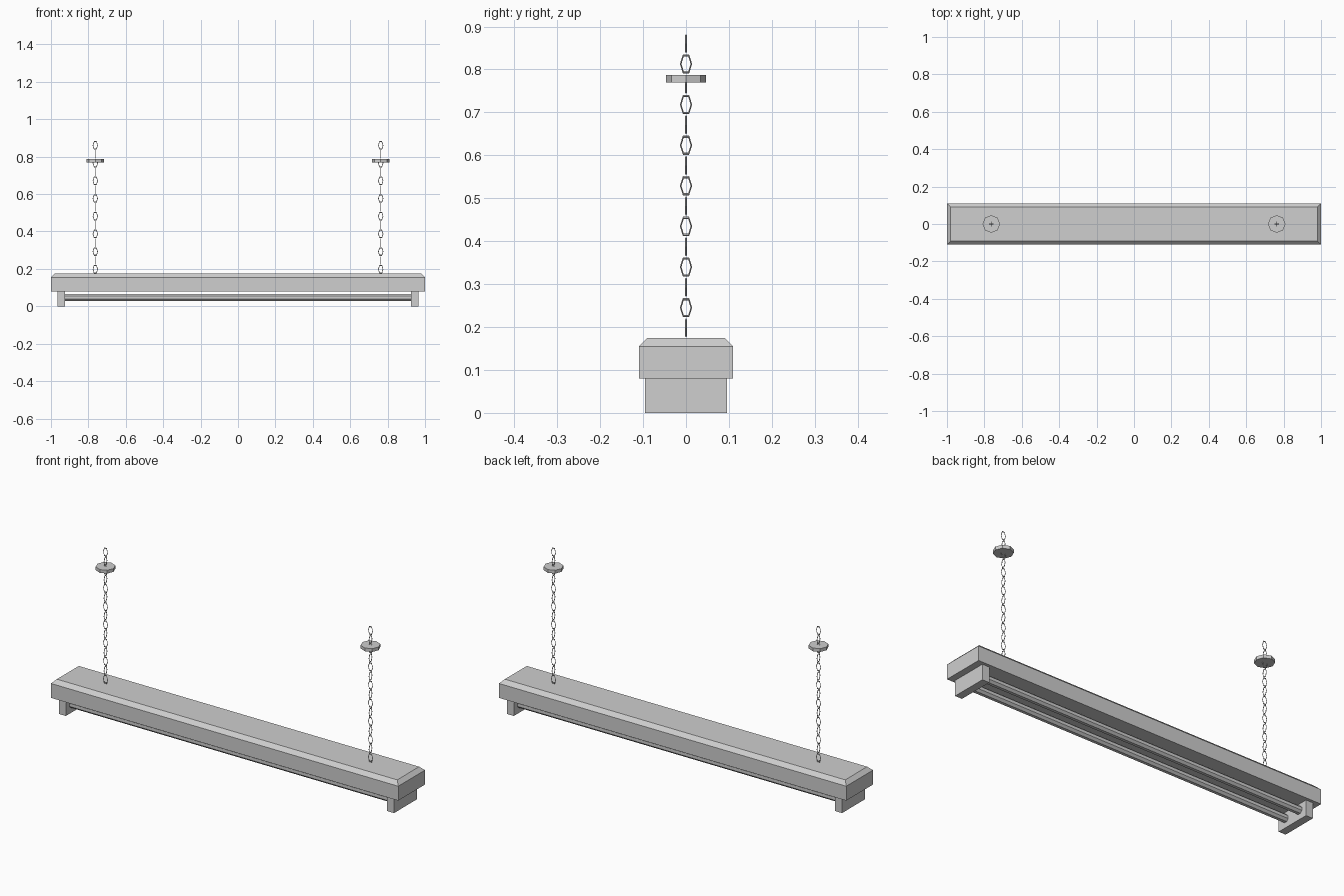
import bpy
import bmesh
from math import cos, sin, pi
from mathutils import Matrix

cube = bpy.data.objects.get("Cube")
if cube:
    bpy.data.objects.remove(cube, do_unlink=True)

grey = bpy.data.materials.new("light_grey_metal")
grey.use_nodes = True
colour = (0.62, 0.62, 0.62, 1)
grey.diffuse_color = colour
grey.node_tree.nodes["Principled BSDF"].inputs["Base Color"].default_value = colour


def finish(name, bm):
    bmesh.ops.recalc_face_normals(bm, faces=bm.faces)
    mesh = bpy.data.meshes.new(name)
    bm.to_mesh(mesh)
    bm.free()
    mesh.materials.append(grey)
    obj = bpy.data.objects.new(name, mesh)
    bpy.context.collection.objects.link(obj)
    return obj


def box(bm, size, centre):
    matrix = Matrix.Translation(centre) @ Matrix.Diagonal((*size, 1))
    bmesh.ops.create_cube(bm, size=1, matrix=matrix)


def cylinder(bm, radius, depth, matrix):
    bmesh.ops.create_cone(bm, cap_ends=True, segments=8, radius1=radius,
                          radius2=radius, depth=depth, matrix=matrix)


def add_link(bm, z, in_side_plane):
    """Tall six-sided ring with a square wire section."""
    rings = []
    for i in range(6):
        a = i * pi / 3
        ring = []
        for j in range(4):
            b = j * pi / 2
            reach = 1 + 0.14 * cos(b)
            across = 0.0125 * cos(a) * reach
            up = 0.0228 * sin(a) * reach
            off = 0.002 * sin(b)
            co = (off, across, z + up) if in_side_plane else (across, off, z + up)
            ring.append(bm.verts.new(co))
        rings.append(ring)
    for i in range(6):
        r, s = rings[i], rings[(i + 1) % 6]
        for j in range(4):
            k = (j + 1) % 4
            bm.faces.new((r[j], s[j], s[k], r[k]))


# Housing: a box whose lid is inset and raised into a chamfer
bm = bmesh.new()
box(bm, (2, 0.22, 0.075), (0, 0, 0.1175))
bm.normal_update()
lid = max(bm.faces, key=lambda f: f.calc_center_median().z)
bmesh.ops.inset_individual(bm, faces=[lid], thickness=0.02, use_even_offset=True)
for v in lid.verts:
    v.co.z += 0.02
finish("housing", bm)

for side, label in ((1, "left"), (-1, "right")):
    # End socket blocks
    bm = bmesh.new()
    box(bm, (0.04, 0.19, 0.08), (side * 0.945, 0, 0.04))
    finish(label + "_socket", bm)

    # Octagonal ceiling plates
    bm = bmesh.new()
    cylinder(bm, 0.047, 0.017, Matrix.Translation((0, 0, 0.7785)))
    finish(label + "_ceiling_plate", bm).location.x = side * 0.763

    # Chains of alternating links
    bm = bmesh.new()
    for n in range(15):
        add_link(bm, 0.198 + n * 0.0473, n % 2 == 1)
    finish(label + "_chain", bm).location.x = side * 0.763

# Two lamp tubes
for y, label in ((-0.048, "front"), (0.048, "back")):
    bm = bmesh.new()
    turn = Matrix.Rotation(pi / 2, 4, "Y") @ Matrix.Rotation(pi / 8, 4, "Z")
    cylinder(bm, 0.02, 1.86, Matrix.Translation((0, y, 0.047)) @ turn)
    finish(label + "_tube", bm)
